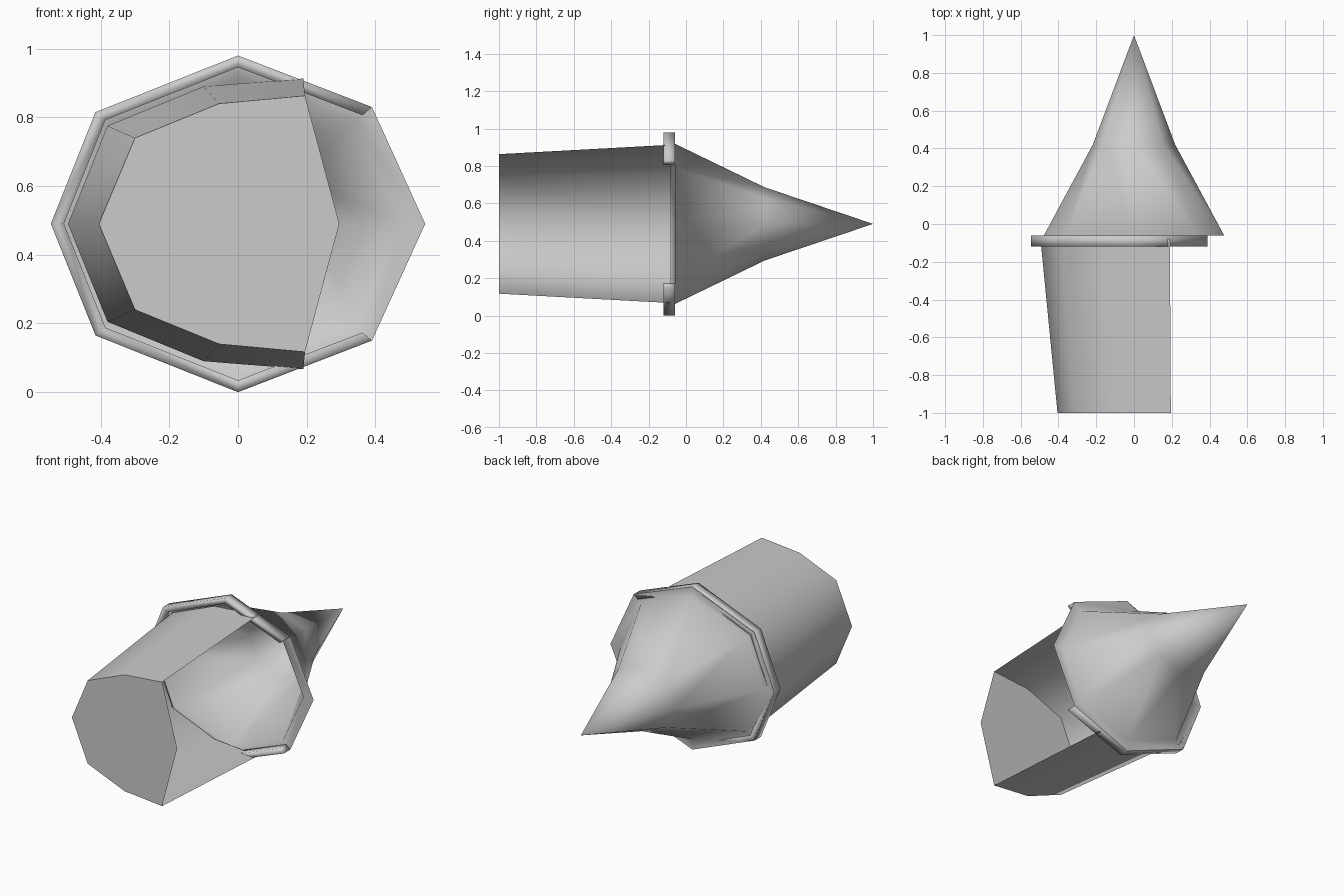
import bpy, bmesh, math

old = bpy.data.objects.get("Cube")
if old:
    bpy.data.objects.remove(old, do_unlink=True)

MID = 0.49  # height of the long axis

grey = bpy.data.materials.new("plain_grey")
grey.use_nodes = True
grey.diffuse_color = (0.6, 0.6, 0.6, 1)
grey.node_tree.nodes["Principled BSDF"].inputs["Base Color"].default_value = (0.6, 0.6, 0.6, 1)


def loft(name, sections, closed, cap_ends=False, wrap=False, angle=180):
    """Skin sections of (points, scale, y); points are (x, z from the axis)."""
    bm = bmesh.new()
    rows = [[bm.verts.new((x * s, y, MID + z * s)) for x, z in pts]
            for pts, s, y in sections]
    pairs = list(zip(rows, rows[1:]))
    if wrap:
        pairs.append((rows[-1], rows[0]))
    n = len(rows[0])
    for a, b in pairs:
        for i in range(n if closed else n - 1):
            j = (i + 1) % n
            bm.faces.new((a[i], a[j], b[j], b[i]))
    if cap_ends:
        for i in (0, n - 1):
            bm.faces.new([r[i] for r in rows])
    bmesh.ops.remove_doubles(bm, verts=bm.verts, dist=0.0005)
    bmesh.ops.recalc_face_normals(bm, faces=bm.faces)
    mesh = bpy.data.meshes.new(name)
    bm.to_mesh(mesh)
    bm.free()
    mesh.materials.append(grey)
    obj = bpy.data.objects.new(name, mesh)
    bpy.context.collection.objects.link(obj)
    bpy.ops.object.select_all(action='DESELECT')
    obj.select_set(True)
    bpy.context.view_layer.objects.active = obj
    if angle >= 180:
        bpy.ops.object.shade_smooth()
    else:
        bpy.ops.object.shade_smooth_by_angle(angle=math.radians(angle))
    return obj


def mirrored(half):
    """Complete an upper outline with its reflection below the axis."""
    return half + [(x, -z) for x, z in reversed(half) if z > 0]


# Outline of the rim, running from the upper right corner round the -x side
arc = mirrored([(0.39, 0.34), (0, 0.49), (-0.415, 0.325), (-0.545, 0)])
rim = arc + [(0.545, 0)]

# Hollow pointed tail with a flat flange round its mouth
loft("pointed_tail", [(rim, 1, -0.06), (rim, 0.875, -0.06),
                      (rim, 0.4, 0.42), (rim, 0, 1)], closed=True)

# Collar band, open on the +x side
loft("collar_band", [(arc, 1, -0.12), (arc, 1, -0.06),
                     (arc, 0.93, -0.06), (arc, 0.93, -0.12)],
     closed=False, cap_ends=True, wrap=True)

# Tapered body wall, open on the +x side
front = mirrored([(0.195, 0.373), (-0.055, 0.35), (-0.30, 0.25), (-0.405, 0)])
back = mirrored([(0.19, 0.423), (-0.10, 0.40), (-0.38, 0.285), (-0.495, 0)])
loft("body_wall", [(front, 1, -1), (back, 1, -0.08)], closed=False, angle=60)

# Flat front end plate
plate = front + [(0.295, 0)]
bm = bmesh.new()
bm.faces.new([bm.verts.new((x, -1, MID + z)) for x, z in plate])
bm.normal_update()
for f in bm.faces:
    if f.normal.y > 0:
        f.normal_flip()
mesh = bpy.data.meshes.new("front_plate")
bm.to_mesh(mesh)
bm.free()
mesh.materials.append(grey)
bpy.context.collection.objects.link(bpy.data.objects.new("front_plate", mesh))
